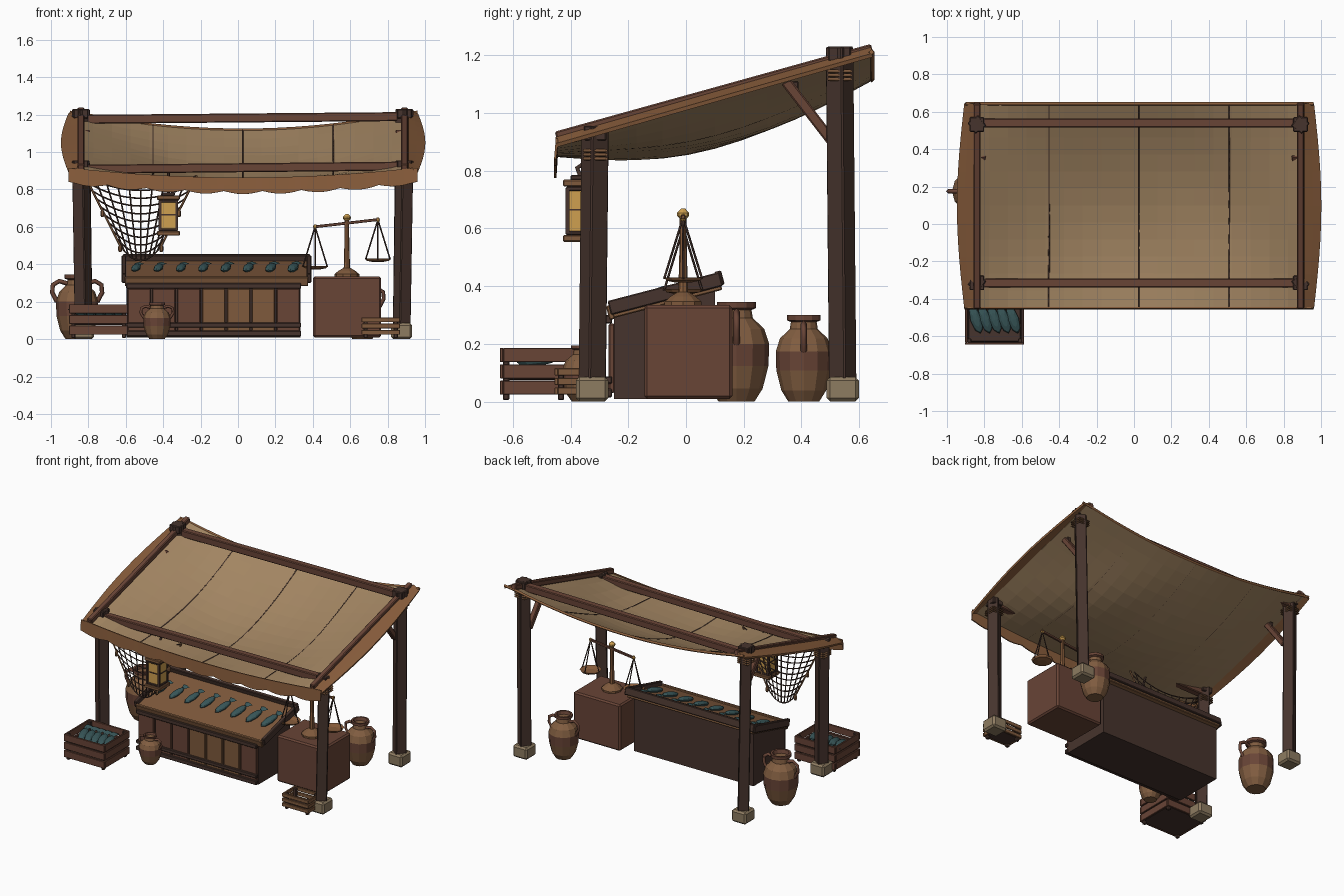
import bpy, bmesh
from math import sin, cos, pi, atan, radians
from mathutils import Vector, Matrix

if "Cube" in bpy.data.objects:
    bpy.data.objects.remove(bpy.data.objects["Cube"])


def material(name, r, g, b):
    m = bpy.data.materials.new(name)
    m.use_nodes = True
    m.diffuse_color = (r, g, b, 1)
    m.node_tree.nodes["Principled BSDF"].inputs["Base Color"].default_value = (r, g, b, 1)
    return m


CANVAS = material("tan canvas", .37, .24, .125)
TRIM = material("brown trim cloth", .25, .11, .045)
DARK = material("dark wood", .062, .034, .026)
RED = material("red brown wood", .14, .058, .037)
MID = material("warm wood", .21, .1, .045)
STONE = material("stone", .27, .2, .12)
CLAY = material("clay", .22, .11, .052)
GOLD = material("lamp gold", .62, .35, .08)
TEAL = material("teal fish", .04, .095, .1)


def add(name, bm, *mats):
    me = bpy.data.meshes.new(name)
    bmesh.ops.recalc_face_normals(bm, faces=bm.faces)
    bm.to_mesh(me)
    bm.free()
    for m in mats:
        me.materials.append(m)
    ob = bpy.data.objects.new(name, me)
    bpy.context.collection.objects.link(ob)
    return ob


def box(name, c, size, mat, rot=None, bevel=.004):
    bm = bmesh.new()
    bmesh.ops.create_cube(bm, size=1, matrix=Matrix.Diagonal((*size, 1)))
    if bevel:
        bmesh.ops.bevel(bm, geom=bm.edges[:], offset=bevel, segments=1, affect='EDGES')
    bm.transform(Matrix.Translation(c) @ (rot or Matrix()))
    return add(name, bm, mat)


def bar(name, a, b, w, mat, bevel=.005):
    a, b = Vector(a), Vector(b)
    rot = (b - a).to_track_quat('Z', 'Y').to_matrix().to_4x4()
    return box(name, (a + b) / 2, (w, w, (b - a).length), mat, rot, bevel)


def tubes(name, paths, r, mat):
    cu = bpy.data.curves.new(name, 'CURVE')
    cu.dimensions, cu.bevel_depth, cu.bevel_resolution, cu.use_fill_caps = '3D', r, 0, True
    for path in paths:
        s = cu.splines.new('POLY')
        s.points.add(len(path) - 1)
        for p, co in zip(s.points, path):
            p.co = (*co, 1)
    cu.materials.append(mat)
    ob = bpy.data.objects.new(name, cu)
    bpy.context.collection.objects.link(ob)
    bpy.ops.object.select_all(action='DESELECT')
    ob.select_set(True)
    bpy.context.view_layer.objects.active = ob
    bpy.ops.object.convert(target='MESH')
    return ob


def sheet(name, fn, nu, nv, mat, thick=.008):
    bm = bmesh.new()
    g = [[bm.verts.new(fn(i / nu, j / nv)) for j in range(nv + 1)] for i in range(nu + 1)]
    for i in range(nu):
        for j in range(nv):
            bm.faces.new((g[i][j], g[i + 1][j], g[i + 1][j + 1], g[i][j + 1]))
    ob = add(name, bm, mat)
    m = ob.modifiers.new("thickness", 'SOLIDIFY')
    m.thickness, m.offset = thick, 0
    return ob


def lathe(name, c, profile, n, *mats, rule=None):
    bm = bmesh.new()
    rings = [[bm.verts.new((c[0] + r * cos(2 * pi * k / n), c[1] + r * sin(2 * pi * k / n), c[2] + z))
              for k in range(n)] for r, z in profile]
    for i, (lo, hi) in enumerate(zip(rings, rings[1:])):
        for k in range(n):
            f = bm.faces.new((lo[k], lo[(k + 1) % n], hi[(k + 1) % n], hi[k]))
            f.material_index = rule(i) if rule else 0
    bm.faces.new(rings[0])
    bm.faces.new(rings[-1])
    return add(name, bm, *mats)


# Frame: posts, stone feet, beams, rafters and braces
LX, RX = -.84, .89
for side, top_x, foot_x in (("right", LX, -.825), ("left", RX, .875)):
    for end, ty, by, h in (("front", -.315, -.325, .955), ("back", .532, .543, 1.23)):
        bar(f"{end}_{side}_post", (foot_x, by, .04), (top_x, ty, h), .072, DARK)
        box(f"{end}_{side}_post_cap", (top_x, ty, h - .025), (.078, .078, .05), DARK)
        box(f"{end}_{side}_stone_foot", (foot_x, by, .043), (.112, .112, .085), STONE, bevel=.012)
        tubes(f"{end}_{side}_lashing", [[(top_x + .042 * cos(a * pi / 2 + pi / 4) * 1.3,
              ty + .042 * sin(a * pi / 2 + pi / 4) * 1.3, h - .085 - k * .014) for a in range(5)]
              for k in range(3)], .006, MID)
    bx = top_x + (.03 if top_x < 0 else -.03)
    bar(f"back_{side}_brace", (bx, .515, .89), (bx, .345, 1.11), .036, RED)
    box(f"{side}_brace_peg", (bx, .37, 1.09), (.025, .04, .04), DARK)
    bar(f"{side}_rafter", (top_x, -.45, .918), (top_x, .645, 1.222), .036, RED)
bar("front_beam", (LX, -.315, .908), (RX, -.315, .925), .048, RED)
bar("back_beam", (LX, .54, 1.175), (RX, .54, 1.19), .048, RED)


# Sagging canopy with seams, scalloped valance and side flaps
def rim(y):
    return .9 + .285 * (y + .45)


def cloth(x, y):
    u, v = (x - .025) / .9, (y + .445) / 1.09
    return rim(y) - max(0, 1 - u * u) * (.05 + .045 * v + .105 * sin(pi * v)) + .006 * sin(9 * x + 5 * y) * sin(pi * v)


def canopy_point(s, t):
    x, y = -.875 + 1.8 * s, -.445 + 1.09 * t
    return x, y, cloth(x, y)


def valance_point(s, t):
    x = -.905 + 1.865 * s
    return x, -.447 - .006 * t, cloth(x, -.445) + .012 - t * (.072 + .016 * abs(sin(9 * pi * s)))


sheet("canopy", canopy_point, 18, 12, CANVAS)
sheet("front_valance", valance_point, 54, 2, TRIM)
for side, x0, d in (("right", -.855, -1), ("left", .91, 1)):
    def flap_point(s, t, x0=x0, d=d):
        y = -.45 + 1.095 * s
        return x0 + d * t * (.05 + .04 * sin(pi * s)), y, rim(y) + .01 - .022 * t
    sheet(f"{side}_flap", flap_point, 12, 2, TRIM, .014)
tubes("canopy_seams", [[(x, -.445 + 1.09 * j / 24, cloth(x, -.445 + 1.09 * j / 24) + .002)
                        for j in range(25)] for x in (-.455, .025, .51)], .006, DARK)
tubes("back_hem", [[(-.9 + .093 * i, .643, cloth(-.9 + .093 * i, .643)) for i in range(21)]], .01, TRIM)

# Counter with sloped top, plank front and fish tray
CX, W = -.13, .93
bm = bmesh.new()
side = [bm.verts.new((CX - W / 2, y, z)) for y, z in ((-.25, .01), (.1, .01), (.1, .39), (-.25, .3))]
cut = bmesh.ops.extrude_face_region(bm, geom=[bm.faces.new(side)])
bmesh.ops.translate(bm, verts=[v for v in cut["geom"] if isinstance(v, bmesh.types.BMVert)], vec=(W, 0, 0))
add("counter_body", bm, DARK)
for i in range(7):
    box(f"counter_plank_{i + 1}", (CX + (i - 3) * W / 7, -.258, .15), (W / 7 - .01, .02, .24),
        MID if i in (3, 4, 5) else RED)
for name, z, h in (("top", .285, .03), ("low", .075, .026), ("base", .03, .03)):
    box(f"counter_{name}_rail", (CX, -.268, z), (W + .006, .024, h), DARK)
tilt = Matrix.Rotation(atan(.26), 4, 'X')
tray = Matrix.Translation((-.115, -.07, .367)) @ tilt


def on_tray(x, y, z):
    return tray @ Vector((x, y, z))


box("tray_board", on_tray(0, 0, -.012), (.98, .39, .035), MID, tilt)
box("tray_front_rail", on_tray(0, -.2, -.008), (.98, .02, .05), MID, tilt)
box("tray_back_rail", on_tray(0, .195, .012), (1.0, .025, .05), DARK, tilt)
for s in (-1, 1):
    box("tray_end_rail", on_tray(s * .495, 0, .008), (.025, .4, .05), DARK, tilt)


# Fish: flattened body with a wedge tail
def fish(name, loc, length, rot):
    bm = bmesh.new()
    bmesh.ops.create_uvsphere(bm, u_segments=8, v_segments=6, radius=.5,
                              matrix=Matrix.Diagonal((.3, .8, .2, 1)))
    bmesh.ops.create_cone(bm, cap_ends=True, segments=4, radius1=.17, radius2=.03, depth=.25,
                          matrix=Matrix.Translation((0, .42, 0)) @ Matrix.Diagonal((1, 1, .3, 1))
                          @ Matrix.Rotation(pi / 2, 4, 'X'))
    bm.transform(Matrix.Translation(loc) @ rot @ Matrix.Scale(length, 4))
    return add(name, bm, TEAL)


for i in range(8):
    fish(f"tray_fish_{i + 1}", on_tray(-.43 + i * .12, 0, .016), .16 + .004 * i, tilt @ Matrix.Rotation(-.2, 4, 'Z'))


# Slatted crates
def crate(name, x, y, w, d, h, slats, mat):
    box(f"{name}_floor", (x, y, .035), (w - .02, d - .02, .02), DARK)
    step = (h - .02) / slats
    for s in (-1, 1):
        for t in (-1, 1):
            box(f"{name}_corner", (x + s * (w / 2 - .022), y + t * (d / 2 - .022), h / 2), (.022, .022, h - .01), DARK)
        for k in range(slats):
            z = .02 + step * (k + .5)
            box(f"{name}_long_slat", (x, y + s * (d / 2 - .006), z), (w, .012, step - .008), mat, bevel=.002)
            box(f"{name}_short_slat", (x + s * (w / 2 - .006), y, z), (.012, d - .024, step - .008), mat, bevel=.002)


crate("fish_crate", -.745, -.505, .315, .28, .19, 3, RED)
box("fish_crate_fill", (-.745, -.505, .1), (.28, .25, .05), DARK)
for i in range(5):
    fish(f"crate_fish_{i + 1}", (-.845 + i * .05, -.51, .145), .2,
         Matrix.Rotation(radians(18), 4, 'Z') @ Matrix.Rotation(.12, 4, 'X'))
crate("small_crate", .763, -.385, .205, .14, .12, 3, MID)

# Clay jars with painted bands and two handles
PROFILE = ((.55, 0), (.8, .13), (.98, .36), (1, .58), (.85, .73), (.5, .84), (.46, .92),
           (.6, .94), (.6, 1), (.47, 1), (.4, .93))
for name, x, y, r, h in (("right_jar", -.86, .175, .113, .345), ("left_jar", .665, .408, .097, .3),
                         ("small_jar", -.433, -.355, .073, .195)):
    lathe(name, (x, y, 0), [(a * r, b * h) for a, b in PROFILE], 12, CLAY, RED,
          rule=lambda i: 1 if i == 2 or i > 5 else 0)
    tubes(f"{name}_handles", [[(x + s * a * r, y, b * h) for a, b in
          ((.45, .86), (.85, .9), (1.15, .84), (1.18, .72), (.95, .58))] for s in (-1, 1)], r * .11, RED)

# Scale table and balance
box("scale_table", (.583, .008, .172), (.365, .305, .325), RED, bevel=.01)
SX, SY = .582, -.01
lathe("scale_foot", (SX, SY, .335), ((.067, 0), (.067, .012), (.045, .03), (.02, .045)), 10, MID)
lathe("scale_column", (SX, SY, .37), ((.017, 0), (.013, .15), (.012, .27)), 8, TRIM)
lathe("scale_finial", (SX, SY, .632), ((.01, 0), (.021, .012), (.021, .022), (.006, .038)), 8, GOLD)
bar("scale_beam", (.405, SY, .6), (.757, SY, .64), .015, RED, .002)
for name, x, top, z in (("right", .412, .602, .385), ("left", .748, .638, .425)):
    lathe(f"{name}_pan", (x, SY, z - .012), ((.03, 0), (.06, .006), (.07, .018), (.062, .018), (.03, .008)), 10, TRIM)
    tubes(f"{name}_pan_cords", [[(x, SY, top), (x + .066 * cos(a), SY + .066 * sin(a), z)]
                                for a in (0, pi / 2, pi, 3 * pi / 2)], .004, DARK)
    lathe(f"{name}_beam_knob", (x, SY, top - .012), ((.006, 0), (.011, .01), (.006, .024)), 6, GOLD)

# Hanging lantern
NX, NY = -.372, -.365
box("lantern_glass", (NX, NY, .66), (.088, .088, .16), GOLD, bevel=0)
for name, z, w, h in (("base", .566, .122, .024), ("lower_rim", .584, .1, .016), ("upper_rim", .738, .1, .016),
                      ("roof", .757, .122, .024), ("crown", .776, .07, .018)):
    box(f"lantern_{name}", (NX, NY, z), (w, w, h), MID if w > .11 else DARK)
for s in (-1, 1):
    for t in (-1, 1):
        box("lantern_corner", (NX + s * .045, NY + t * .045, .66), (.014, .014, .16), DARK, bevel=0)
    box("lantern_cross_bar", (NX, NY + s * .045, .665), (.09, .006, .006), DARK, bevel=0)
    box("lantern_cross_bar", (NX + s * .045, NY, .665), (.006, .09, .006), DARK, bevel=0)
tubes("lantern_hook", [[(NX, NY, .78), (NX, NY - .012, .81), (NX, NY + .02, .83), (NX, -.315, .9)]], .008, DARK)


# Fishing net with floats
def net(u, v):
    return -.52 + u * (.3 - .19 * v), -.315, .875 - .375 * v - .08 * (1 - u * u)


tubes("net_uprights", [[net(i / 5, j / 8) for j in range(9)] for i in range(-5, 6)], .0042, DARK)
tubes("net_rows", [[net(i / 8, j / 9) for i in range(-8, 9)] for j in range(10)], .0042, DARK)
tubes("net_edges", [[net(s, j / 8) for j in range(9)] for s in (-1, 1)], .006, MID)
for s in (-1, 1):
    for v in (.5, 1):
        x, y, z = net(s, v)
        lathe("net_float", (x, y, z - .035), ((.006, 0), (.011, .01), (.011, .028), (.005, .038)), 6, MID)
